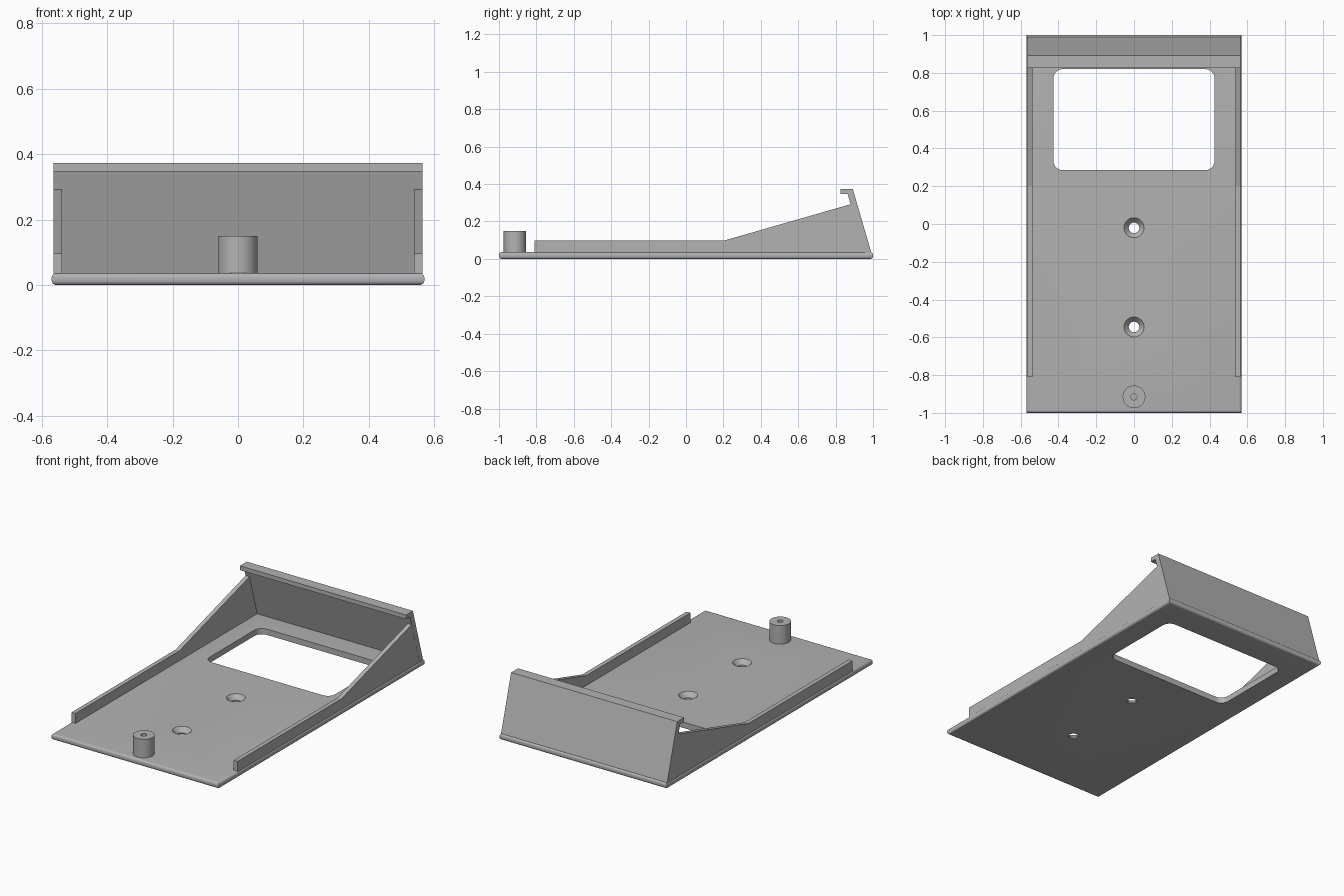
import bpy, bmesh, math

cube = bpy.data.objects.get("Cube")
if cube:
    bpy.data.objects.remove(cube, do_unlink=True)

grey = bpy.data.materials.new("matte grey")
grey.use_nodes = True
COLOUR = (0.45, 0.45, 0.45, 1)
grey.diffuse_color = COLOUR
grey.node_tree.nodes["Principled BSDF"].inputs["Base Color"].default_value = COLOUR

PLATE_TOP = 0.036
SINK = 0.006  # overlap of the upper parts into the plate


def finish(name, bm):
    bmesh.ops.recalc_face_normals(bm, faces=bm.faces)
    mesh = bpy.data.meshes.new(name)
    bm.to_mesh(mesh)
    bm.free()
    mesh.materials.append(grey)
    obj = bpy.data.objects.new(name, mesh)
    bpy.context.collection.objects.link(obj)
    return obj


def extrude_yz(name, profile, x0, x1):
    """Solid from a side profile of (y, z) points."""
    bm = bmesh.new()
    face = bm.faces.new([bm.verts.new((x0, y, z)) for y, z in profile])
    out = bmesh.ops.extrude_face_region(bm, geom=[face])
    moved = [v for v in out["geom"] if isinstance(v, bmesh.types.BMVert)]
    bmesh.ops.translate(bm, verts=moved, vec=(x1 - x0, 0, 0))
    return finish(name, bm)


def lathe(name, profile, y, steps=48):
    """Closed turned solid from (radius, z) points, standing at x = 0."""
    bm = bmesh.new()
    rings = [[bm.verts.new((r * math.cos(a), y + r * math.sin(a), z))
              for a in (math.tau * i / steps for i in range(steps))]
             for r, z in profile]
    for low, high in zip(rings, rings[1:]):
        for i in range(steps):
            j = (i + 1) % steps
            bm.faces.new((low[i], low[j], high[j], high[i]))
    bm.faces.new(rings[0])
    bm.faces.new(rings[-1])
    return finish(name, bm)


def box(name, x, y0, y1, z0, z1):
    return extrude_yz(name, [(y0, z0), (y1, z0), (y1, z1), (y0, z1)], -x, x)


def bevel(obj, width, segments, wanted):
    bm = bmesh.new()
    bm.from_mesh(obj.data)
    edges = [e for e in bm.edges if wanted(e.verts[1].co - e.verts[0].co)]
    bmesh.ops.bevel(bm, geom=edges, offset=width, segments=segments,
                    profile=0.5, affect='EDGES')
    bm.to_mesh(obj.data)
    bm.free()


def cut(obj, cutter):
    cutter.hide_render = True
    mod = obj.modifiers.new("cut", 'BOOLEAN')
    mod.operation, mod.solver, mod.object = 'DIFFERENCE', 'EXACT', cutter
    bpy.context.view_layer.objects.active = obj
    bpy.ops.object.modifier_apply(modifier=mod.name)
    bpy.data.objects.remove(cutter, do_unlink=True)


def smooth(obj):
    bpy.ops.object.select_all(action='DESELECT')
    obj.select_set(True)
    bpy.context.view_layer.objects.active = obj
    bpy.ops.object.shade_smooth_by_angle(angle=math.radians(35))


# Base plate with rounded rims, a window and two countersunk screw holes
plate = box("base_plate", 0.57, -1, 1, 0, PLATE_TOP)
bevel(plate, 0.014, 5, lambda d: abs(d.z) < 0.001)

window = box("window_cutter", 0.427, 0.285, 0.82, -0.1, 0.1)
bevel(window, 0.05, 8, lambda d: abs(d.z) > 0.1)
cut(plate, window)

for y in (-0.02, -0.545):
    cut(plate, lathe("screw_cutter", [(0.028, -0.1), (0.028, 0.008),
                                      (0.053, PLATE_TOP), (0.053, 0.1)], y))
smooth(plate)

# Locating post with a pilot hole
post = lathe("locating_post", [(0.06, PLATE_TOP - SINK), (0.06, 0.15)], -0.915)
cut(post, lathe("pilot_cutter", [(0.016, PLATE_TOP), (0.016, 0.3)], -0.915))
smooth(post)

# Side walls: low rails that ramp up to the back wall
side = [(-0.81, PLATE_TOP - SINK), (0.97, PLATE_TOP - SINK), (0.9, 0.297),
        (0.88, 0.292), (0.2, 0.097), (-0.81, 0.097)]
for name, sign in (("left_wall", 1), ("right_wall", -1)):
    extrude_yz(name, side, sign * 0.538, sign * 0.5645)

# Leaning back wall with a forward lip along its top
back = [(0.992, PLATE_TOP - SINK), (0.892, 0.373), (0.825, 0.373),
        (0.825, 0.347), (0.864, 0.347), (0.957, PLATE_TOP - SINK)]
extrude_yz("back_wall", back, -0.565, 0.565)
